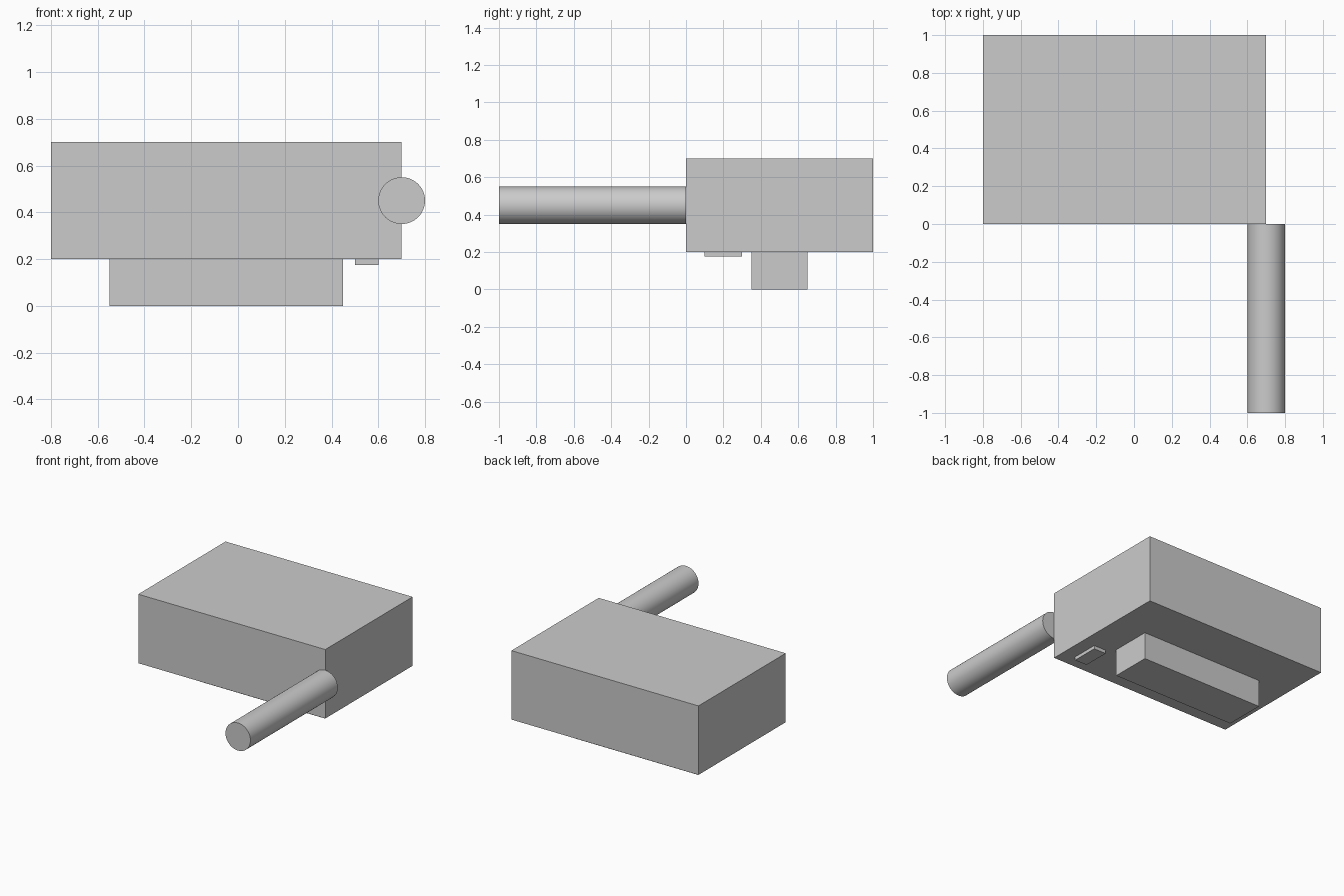
import bpy
from math import radians

cube = bpy.data.objects.get("Cube")
if cube:
    bpy.data.objects.remove(cube, do_unlink=True)

# Single plain grey
grey = bpy.data.materials.new("plain_grey")
grey.use_nodes = True
colour = (0.6, 0.6, 0.6, 1)
grey.diffuse_color = colour
grey.node_tree.nodes["Principled BSDF"].inputs["Base Color"].default_value = colour


def finish(name):
    obj = bpy.context.object
    obj.name = name
    obj.data.materials.append(grey)
    return obj


def box(name, low, high):
    """Box between two opposite corners."""
    middle = [(a + b) / 2 for a, b in zip(low, high)]
    bpy.ops.mesh.primitive_cube_add(size=1, location=middle)
    obj = finish(name)
    obj.scale = [b - a for a, b in zip(low, high)]
    bpy.ops.object.transform_apply(location=False, rotation=False, scale=True)
    return obj


# Main block, the long foot below it and the thin plate beside the foot
box("body", (-0.8, 0, 0.2), (0.7, 1, 0.7))
box("foot", (-0.55, 0.35, 0), (0.45, 0.65, 0.2))
box("small_plate", (0.5, 0.1, 0.175), (0.6, 0.3, 0.2))

# Round bar reaching forward from the left front edge
bpy.ops.mesh.primitive_cylinder_add(vertices=64, radius=0.1, depth=1,
                                    location=(0.7, -0.5, 0.45),
                                    rotation=(radians(90), 0, 0))
finish("front_bar")
bpy.ops.object.shade_smooth_by_angle(angle=radians(30))
